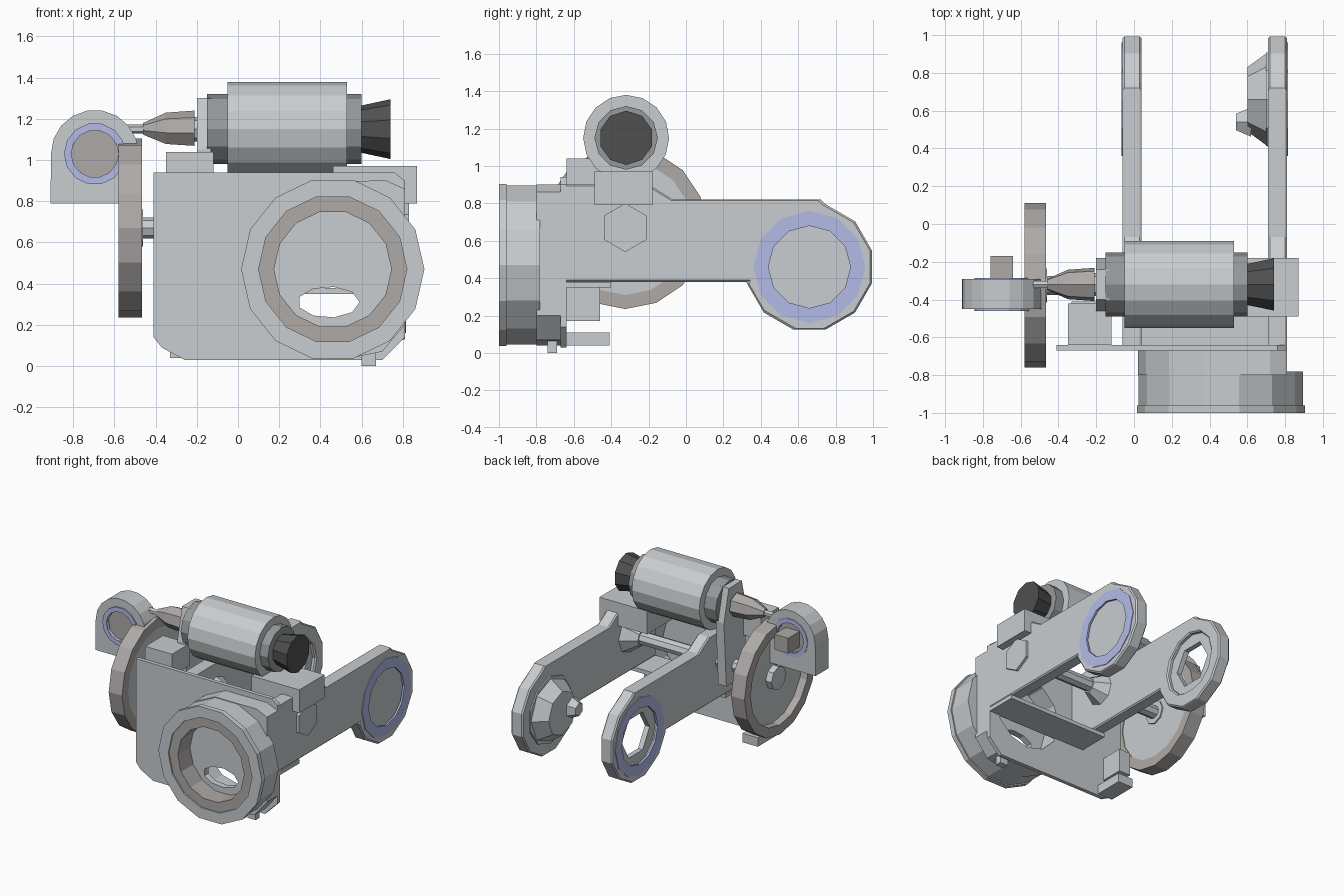
import bpy, bmesh
from math import cos, sin, radians, pi
from mathutils import Matrix, Vector

if "Cube" in bpy.data.objects:
    bpy.data.objects.remove(bpy.data.objects["Cube"])

# local (u, v, w) -> world: extrusion w runs along the named axis
AXES = {
    'x': Matrix(((0, 0, 1), (1, 0, 0), (0, 1, 0))).to_4x4(),   # u=y, v=z
    'y': Matrix(((1, 0, 0), (0, 0, -1), (0, 1, 0))).to_4x4(),  # u=x, v=z
}


def material(name, rgb):
    m = bpy.data.materials.new(name)
    m.diffuse_color = (*rgb, 1)
    m.use_nodes = True
    m.node_tree.nodes["Principled BSDF"].inputs["Base Color"].default_value = m.diffuse_color
    return m


DARK = material("dark_rubber", (0.08, 0.08, 0.08))
STEEL = material("warm_steel", (0.42, 0.4, 0.39))
MID = material("mid_grey", (0.3, 0.32, 0.33))
BLUE = material("pale_blue", (0.45, 0.5, 0.8))
PALE = material("pale_grey", (0.58, 0.61, 0.63))


def link(name, mesh, mat=None):
    ob = bpy.data.objects.new(name, mesh)
    bpy.context.collection.objects.link(ob)
    mesh.materials.append(mat or PALE)
    return ob


def circle(u, v, r, n=14, rv=None):
    rv = rv or r
    return [(u + r * cos(2 * pi * i / n), v + rv * sin(2 * pi * i / n)) for i in range(n)]


def rect(u0, u1, v0, v1):
    return [(u0, v0), (u1, v0), (u1, v1), (u0, v1)]


def plate(name, loops, axis, a, b, mat=None, bevel=0):
    """Extrude an outline (further loops are holes) along x or y from a to b."""
    cu = bpy.data.curves.new(name, 'CURVE')
    cu.dimensions, cu.fill_mode, cu.extrude = '2D', 'BOTH', abs(b - a) / 2
    for pts in loops:
        s = cu.splines.new('POLY')
        s.points.add(len(pts) - 1)
        for p, (u, v) in zip(s.points, pts):
            p.co = (u, v, 0, 1)
        s.use_cyclic_u = True
    tmp = bpy.data.objects.new("tmp", cu)
    bpy.context.collection.objects.link(tmp)
    bpy.context.view_layer.update()
    me = bpy.data.meshes.new_from_object(tmp.evaluated_get(bpy.context.evaluated_depsgraph_get()))
    bpy.data.objects.remove(tmp)
    mid = Vector(((a + b) / 2, 0, 0)) if axis == 'x' else Vector((0, (a + b) / 2, 0))
    bm = bmesh.new()
    bm.from_mesh(me)
    bmesh.ops.remove_doubles(bm, verts=bm.verts, dist=1e-4)
    bmesh.ops.transform(bm, verts=bm.verts, matrix=Matrix.Translation(mid) @ AXES[axis])
    bmesh.ops.recalc_face_normals(bm, faces=bm.faces)
    for f in bm.faces:
        f.smooth = False
    bm.to_mesh(me)
    bm.free()
    me.materials.clear()
    ob = link(name, me, mat)
    if bevel:
        m = ob.modifiers.new("chamfer", 'BEVEL')
        m.width, m.segments, m.angle_limit = bevel, 1, radians(70)
    return ob


def cone(name, axis, u, v, a, b, ra, rb=None, n=14, mat=None):
    """Cylinder or cone along x or y; ra at a, rb at b."""
    rb = ra if rb is None else rb
    pos = Vector(((a + b) / 2, u, v)) if axis == 'x' else Vector((u, (a + b) / 2, v))
    if axis == 'y':
        ra, rb = rb, ra          # local w points to -y
    bm = bmesh.new()
    bmesh.ops.create_cone(bm, cap_ends=True, segments=n, radius1=ra, radius2=rb,
                          depth=abs(b - a), matrix=Matrix.Translation(pos) @ AXES[axis])
    me = bpy.data.meshes.new(name)
    bm.to_mesh(me)
    bm.free()
    return link(name, me, mat)


def box(name, x0, x1, y0, y1, z0, z1):
    return plate(name, [rect(y0, y1, z0, z1)], 'x', x0, x1)


# Motor, with end caps and rear cover
MY, MZ = -0.32, 1.15
cone("motor_body", 'x', MY, MZ, -0.05, 0.53, 0.23, n=16)
cone("motor_front_cap", 'x', MY, MZ, -0.15, -0.05, 0.17, n=12, mat=MID)
cone("motor_rear_cap", 'x', MY, MZ, 0.53, 0.60, 0.17, n=12, mat=MID)
cone("motor_rear_cover", 'x', MY, MZ, 0.60, 0.74, 0.115, 0.145, n=10, mat=DARK)
box("motor_mount", 0.46, 0.87, -0.49, -0.18, 0.79, 0.97)
plate("motor_bracket", [[(-0.43, 0.55), (-0.21, 0.55), (-0.18, 1.05), (-0.24, 1.3), (-0.4, 1.3), (-0.46, 1.05)]],
      'x', -0.2, -0.13)

# Drive spindle between motor and crank bearing
cone("spindle_neck", 'x', MY, MZ, -0.22, -0.15, 0.06, n=8)
cone("spindle_wide", 'x', MY, MZ, -0.35, -0.21, 0.08, 0.09, n=7, mat=STEEL)
cone("spindle_taper", 'x', MY, MZ, -0.46, -0.35, 0.03, 0.08, n=7, mat=STEEL)
cone("spindle_tip", 'x', MY, MZ, -0.58, -0.45, 0.022, n=6)

# Dished flywheel and its cross shaft
WY, WZ = -0.325, 0.67
plate("flywheel_rim", [circle(WY, WZ, 0.435, 16), circle(WY, WZ, 0.36, 16)], 'x', -0.58, -0.465, STEEL)
cone("flywheel_web", 'x', WY, WZ, -0.52, -0.47, 0.365, n=16)
cone("flywheel_hub", 'x', WY, WZ, -0.57, -0.46, 0.09, n=8)
cone("cross_shaft", 'x', WY, WZ, -0.5, 0.8, 0.05, n=8)
cone("shaft_boss", 'x', WY, WZ, 0.80, 0.83, 0.13, n=6)
cone("inner_boss_left", 'x', WY, WZ, 0.04, 0.15, 0.12, 0.06, n=8)
cone("inner_boss_right", 'x', WY, WZ, 0.6, 0.71, 0.06, 0.14, n=8)

# Arched side bearing with square stub
BX, BZ = -0.695, 1.03
arch = [(-0.91, 0.79), (-0.48, 0.79)] + [
    (BX + 0.213 * cos(radians(a)), BZ + 0.213 * sin(radians(a))) for a in range(0, 181, 20)]
plate("bearing_block", [arch, circle(BX, BZ, 0.12, 12)], 'y', -0.45, -0.29)
for y in (-0.46, -0.30):
    plate("bearing_ring", [circle(BX, BZ, 0.15), circle(BX, BZ, 0.115)], 'y', y, y + 0.015, BLUE)
cone("bearing_core", 'y', BX, BZ, -0.43, -0.31, 0.12, n=9, mat=STEEL)
plate("bearing_stub", [rect(-0.76, -0.64, 0.97, 1.09)], 'y', -0.32, -0.17, STEEL)

# Front plate and round front housing, flattened on its right side at the back
HX, HZ = 0.46, 0.47
bore = circle(HX, HZ, 0.29, 12)
plate("front_plate", [[(-0.41, 0.14), (-0.37, 0.09), (-0.26, 0.03), (0.7, 0.03), (0.81, 0.14),
                       (0.81, 0.9), (0.76, 0.94), (-0.41, 0.94)], bore], 'y', -0.67, -0.64)
back = [p for p in circle(HX, HZ, 0.44) if p[0] < 0.7]
plate("housing_back", [[(0.81, 0.2), (0.81, 0.86), (0.72, 0.9)] + back + [(0.7, 0.07)], bore],
      'y', -0.8, -0.66)
plate("housing_drum", [circle(HX, HZ, 0.435), circle(HX, HZ, 0.35)], 'y', -0.97, -0.78)
plate("housing_flange", [circle(HX, HZ, 0.445), circle(HX, HZ, 0.36)], 'y', -1.0, -0.96)
plate("housing_ring", [circle(HX, HZ, 0.365), circle(HX, HZ, 0.285)], 'y', -0.99, -0.79, STEEL)
plate("housing_web", [circle(HX, HZ, 0.295), circle(0.44, 0.31, 0.15, 9, 0.075)], 'y', -0.84, -0.79)
box("drain_lug", 0.6, 0.67, -0.74, -0.69, 0.0, 0.1)

# Two forked arms with blue end rings
EY, EZ = 0.66, 0.46
arm = [(-0.65, 0.38), (0.33, 0.38)] + [
    (EY + 0.345 * cos(radians(a)), EZ + 0.345 * sin(radians(a))) for a in range(195, 436, 30)]
arm += [(0.72, 0.82), (-0.07, 0.82), (-0.2, 0.9), (-0.65, 0.9)]
for side, x0, x1, ring_x in (("left", -0.06, 0.04, -0.065), ("right", 0.71, 0.81, 0.80)):
    plate("arm_" + side, [arm, circle(EY, EZ, 0.24, 12)], 'x', x0, x1, bevel=0.035)
    plate("arm_ring_" + side, [circle(EY, EZ, 0.3, 12), circle(EY, EZ, 0.22, 12)],
          'x', ring_x, ring_x + 0.015, BLUE)
plate("arm_seal_left", [circle(EY, EZ, 0.25, 12), circle(EY, EZ, 0.17, 6)], 'x', -0.03, 0.01)
cone("arm_hub_disc", 'x', EY, EZ, 0.70, 0.79, 0.26, n=10)
cone("arm_hub", 'x', EY, EZ, 0.6, 0.71, 0.17, 0.25, n=8)
cone("arm_hub_tip", 'x', EY - 0.12, EZ, 0.54, 0.62, 0.05, 0.09, n=6)

# Cross plate between the arms, and lugs behind the front plate
box("cross_plate", -0.06, 0.81, -0.65, -0.4, 0.35, 0.38)
box("upper_lug", -0.35, -0.12, -0.64, -0.42, 0.87, 1.04)
box("middle_lug", -0.35, -0.25, -0.64, -0.46, 0.17, 0.35)
box("lower_lug", -0.33, -0.2, -0.64, -0.41, 0.04, 0.11)
